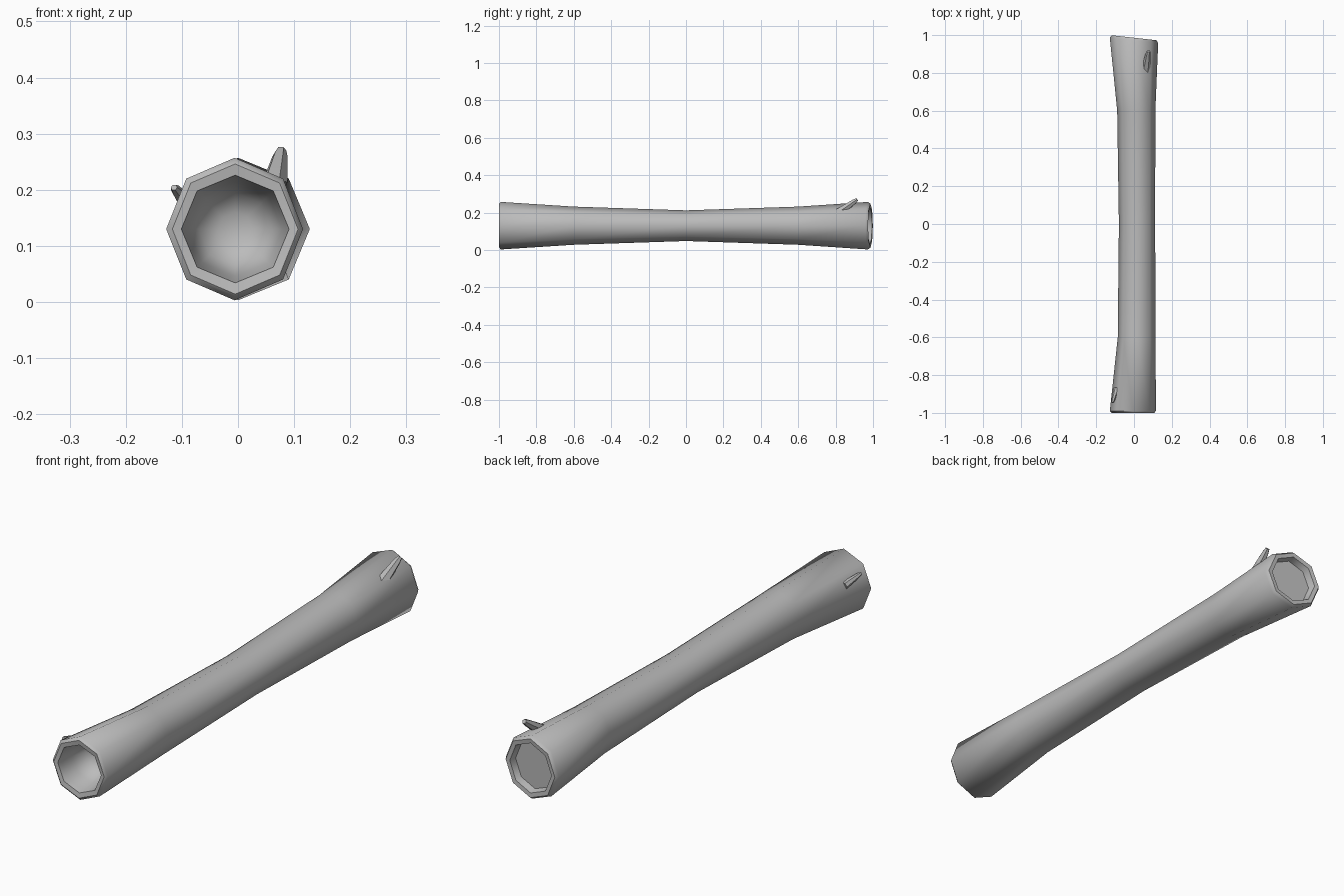
import bpy, bmesh, math
from mathutils import Vector

cube = bpy.data.objects.get("Cube")
if cube:
    bpy.data.objects.remove(cube, do_unlink=True)

bark = bpy.data.materials.new("grey bark")
bark.diffuse_color = (0.5, 0.5, 0.5, 1)
bark.use_nodes = True
bark.node_tree.nodes["Principled BSDF"].inputs["Base Color"].default_value = (0.5, 0.5, 0.5, 1)

MID_Z = 0.13
SIDES = 8


def loft(name, rings, angle):
    """Skin a list of point rings; close both ends."""
    bm = bmesh.new()
    loops = [[bm.verts.new(p) for p in ring] for ring in rings]
    for a, b in zip(loops, loops[1:]):
        for i in range(len(a)):
            j = (i + 1) % len(a)
            bm.faces.new((a[i], a[j], b[j], b[i]))
    bm.faces.new(loops[0])
    bm.faces.new(loops[-1])
    bmesh.ops.recalc_face_normals(bm, faces=bm.faces)
    mesh = bpy.data.meshes.new(name)
    bm.to_mesh(mesh)
    bm.free()
    mesh.materials.append(bark)
    obj = bpy.data.objects.new(name, mesh)
    bpy.context.collection.objects.link(obj)
    bpy.ops.object.select_all(action="DESELECT")
    obj.select_set(True)
    bpy.context.view_layer.objects.active = obj
    bpy.ops.object.shade_smooth_by_angle(angle=math.radians(angle))
    return obj


def log_ring(y, cx, rx, rz, tilt=0.0):
    """Octagon across the log; tilt slants it in y."""
    ring = []
    for i in range(SIDES):
        a = math.tau * i / SIDES
        x = cx + rx * math.cos(a)
        ring.append((x, y - tilt * x, MID_Z + rz * math.sin(a)))
    return ring


# Trunk: hollow front end, flared body, shallow recess at the slanted back end
SLANT = 0.11
trunk = loft("log_trunk", [
    log_ring(-0.85, -0.005, 0.03, 0.03),
    log_ring(-0.87, -0.005, 0.065, 0.065),
    log_ring(-0.92, -0.005, 0.084, 0.084),
    log_ring(-0.975, -0.005, 0.092, 0.092),
    log_ring(-0.997, -0.005, 0.096, 0.096),
    log_ring(-1.0, -0.005, 0.112, 0.116),
    log_ring(-0.99, -0.006, 0.122, 0.127),
    log_ring(-0.6, 0.014, 0.1, 0.102),
    log_ring(0.0, 0.016, 0.096, 0.082),
    log_ring(0.6, 0.012, 0.101, 0.102),
    log_ring(0.972, 0.0, 0.128, 0.127, SLANT),
    log_ring(0.986, 0.0, 0.118, 0.118, SLANT),
    log_ring(0.984, 0.0, 0.1, 0.1, SLANT),
    log_ring(0.955, 0.0, 0.094, 0.094, SLANT),
], 50)


def stub(name, base, tip, r_base, r_tip):
    """Tapered broken twig with a bevelled tip."""
    base, tip = Vector(base), Vector(tip)
    turn = (tip - base).to_track_quat("Z", "Y")
    rings = []
    for t, r in ((0, r_base), (0.85, r_tip), (1, r_tip * 0.65)):
        centre = base.lerp(tip, t)
        rings.append([centre + turn @ Vector((r * math.cos(a), r * math.sin(a), 0))
                      for a in (math.tau * i / 6 for i in range(6))])
    return loft(name, rings, 45)


stub("back_twig", (0.062, 0.81, 0.195), (0.077, 0.915, 0.27), 0.026, 0.014)
stub("front_twig", (-0.093, -0.87, 0.178), (-0.114, -0.945, 0.204), 0.015, 0.009)
